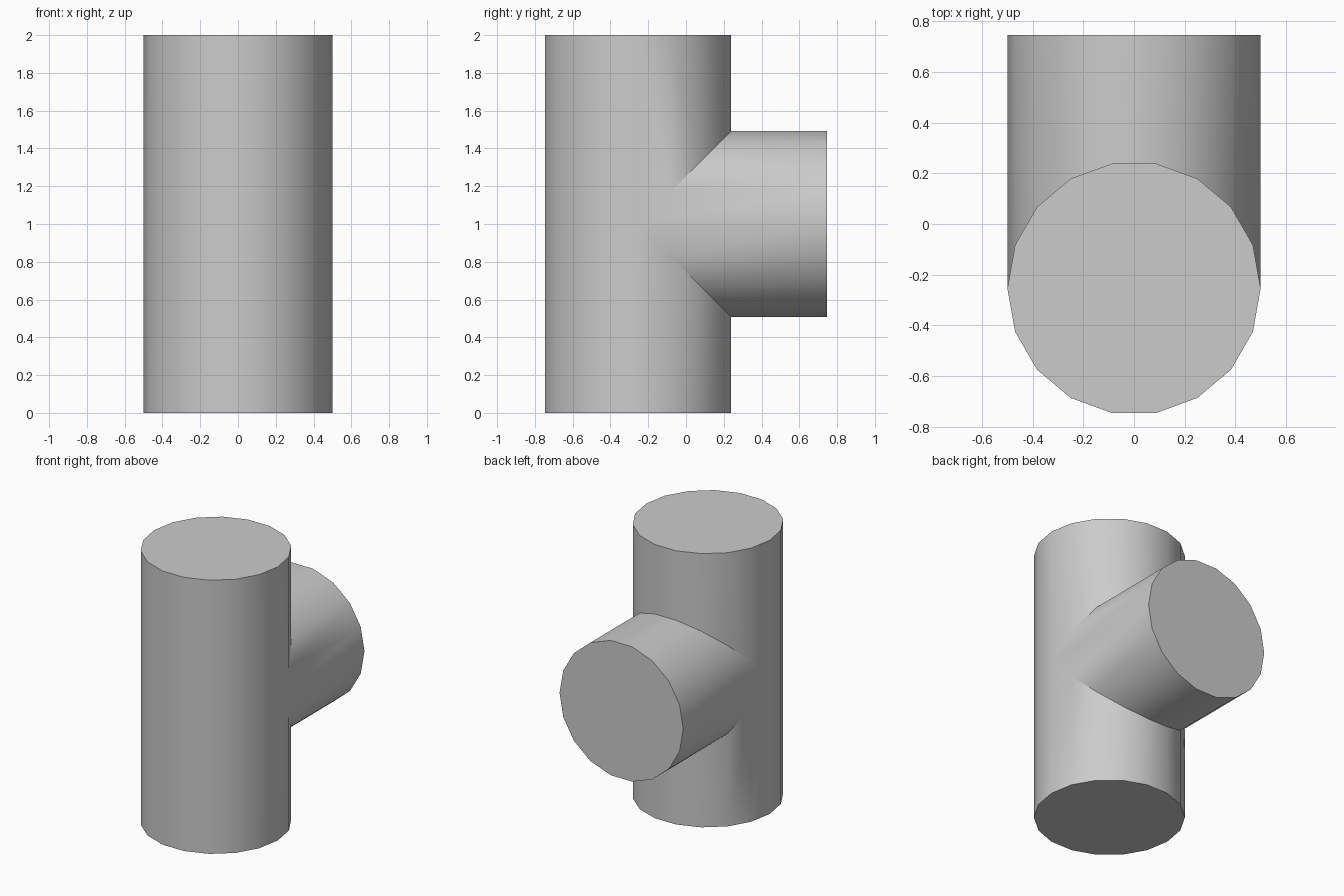
import bpy, bmesh
from math import sin, cos, tau, radians

if "Cube" in bpy.data.objects:
    bpy.data.objects.remove(bpy.data.objects["Cube"])

SIDES, R, H = 18, 0.5, 2.0
YC = -0.254          # axis of the upright pipe
YEND = YC + 1.0      # end of the branch
ZC = H / 2           # height of the branch axis

bm = bmesh.new()
ring = [(R * cos(tau * k / SIDES), R * sin(tau * k / SIDES)) for k in range(SIDES)]


def face(points):
    bm.faces.new([bm.verts.new(p) for p in points])


for k, (xa, ya) in enumerate(ring):
    xb, yb = ring[(k + 1) % SIDES]
    # Upright wall, opened along the mitre on the back half
    sa, sb = max(0.0, ya), max(0.0, yb)
    for sign, z in ((-1, 0.0), (1, H)):
        face([(xa, YC + ya, z), (xb, YC + yb, z),
              (xb, YC + yb, ZC + sign * sb), (xa, YC + ya, ZC + sign * sa)])
    # Branch wall, running from the mitre to its end
    face([(xa, YC + abs(ya), ZC + ya), (xb, YC + abs(yb), ZC + yb),
          (xb, YEND, ZC + yb), (xa, YEND, ZC + ya)])

# End caps
face([(x, YC + y, 0.0) for x, y in ring])
face([(x, YC + y, H) for x, y in ring])
face([(x, YEND, ZC + y) for x, y in ring])

bmesh.ops.remove_doubles(bm, verts=bm.verts, dist=1e-4)
bmesh.ops.recalc_face_normals(bm, faces=bm.faces)

mesh = bpy.data.meshes.new("pipe_tee")
bm.to_mesh(mesh)
bm.free()
tee = bpy.data.objects.new("pipe_tee", mesh)
bpy.context.collection.objects.link(tee)
bpy.context.view_layer.objects.active = tee
tee.select_set(True)
bpy.ops.object.shade_smooth_by_angle(angle=radians(30))
